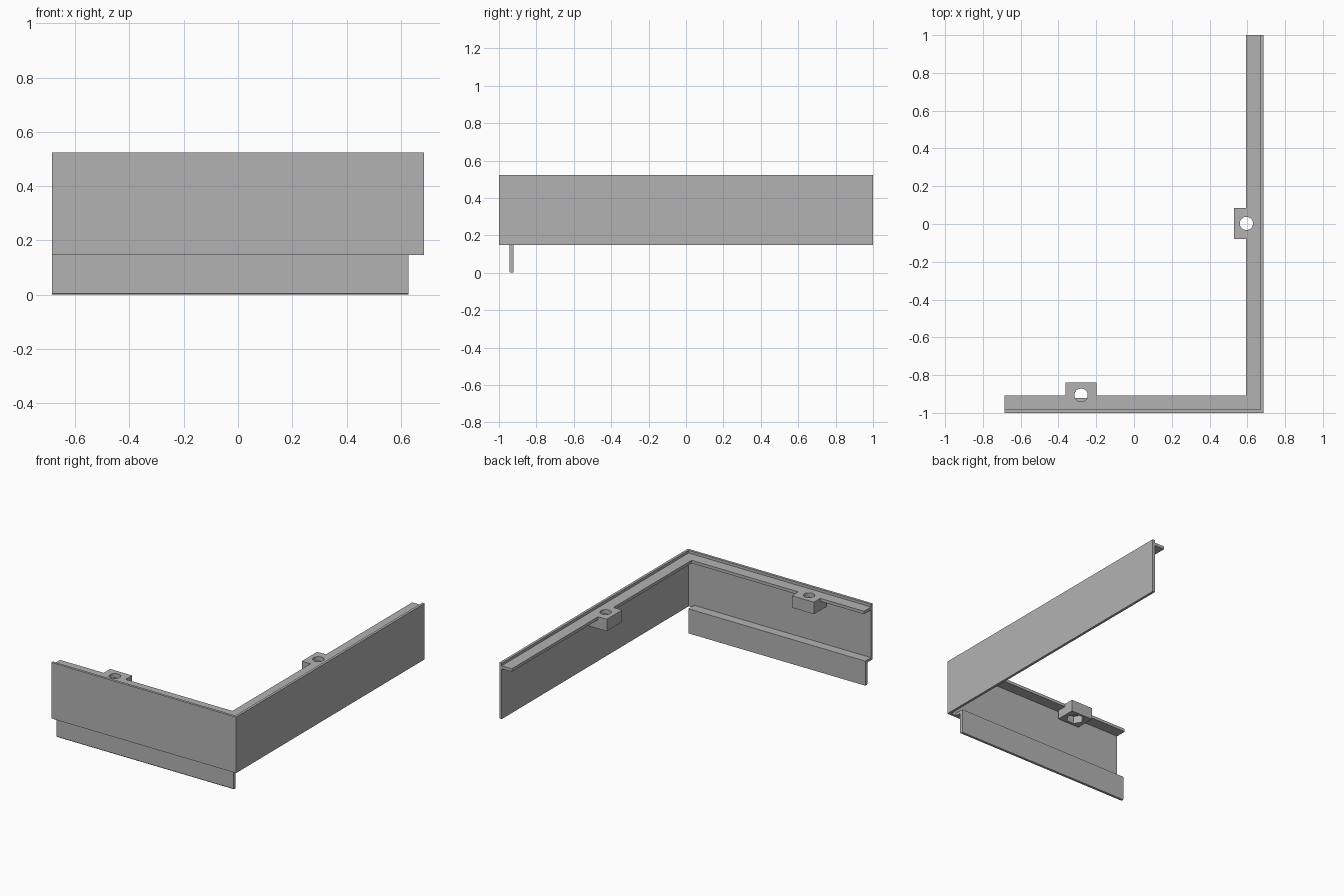
import bpy, bmesh, math
from mathutils import Matrix, Vector

cube = bpy.data.objects.get("Cube")
if cube:
    bpy.data.objects.remove(cube, do_unlink=True)

grey = bpy.data.materials.new("plain grey")
grey.use_nodes = True
COLOR = (0.45, 0.45, 0.45, 1)
grey.diffuse_color = COLOR
grey.node_tree.nodes["Principled BSDF"].inputs["Base Color"].default_value = COLOR

X, Y = 0.686, 1.0          # outer half sizes
T = 0.017                  # panel thickness
TOP, BOTTOM = 0.523, 0.147 # panel heights
SHELF = 0.505              # top of the inner shelf


def extrude(name, points, direction):
    """Solid made by sweeping a flat outline along a direction."""
    bm = bmesh.new()
    face = bm.faces.new([bm.verts.new(p) for p in points])
    moved = bmesh.ops.extrude_face_region(bm, geom=[face])["geom"]
    verts = [v for v in moved if isinstance(v, bmesh.types.BMVert)]
    bmesh.ops.translate(bm, verts=verts, vec=direction)
    bmesh.ops.recalc_face_normals(bm, faces=bm.faces)
    mesh = bpy.data.meshes.new(name)
    bm.to_mesh(mesh)
    bm.free()
    mesh.materials.append(grey)
    obj = bpy.data.objects.new(name, mesh)
    bpy.context.collection.objects.link(obj)
    return obj


def corner(name, outer, inner, z0, z1):
    """L-shaped plan, set in from the outer faces."""
    xo, yo, xi, yi = X - outer, outer - Y, X - inner, inner - Y
    plan = [(-X, yo), (xo, yo), (xo, Y), (xi, Y), (xi, yi), (-X, yi)]
    return extrude(name, [(x, y, z0) for x, y in plan], (0, 0, z1 - z0))


def prism(name, center, radius, sides, z0, z1, turn=0):
    pts = []
    for i in range(sides):
        a = turn + math.tau * i / sides
        pts.append((center[0] + radius * math.cos(a),
                    center[1] + radius * math.sin(a), z0))
    return extrude(name, pts, (0, 0, z1 - z0))


def combine(obj, tool, operation):
    """Apply a boolean and remove the tool."""
    mod = obj.modifiers.new("combine", "BOOLEAN")
    mod.object, mod.operation, mod.solver = tool, operation, "EXACT"
    tool.hide_render = True
    graph = bpy.context.evaluated_depsgraph_get()
    mesh = bpy.data.meshes.new_from_object(obj.evaluated_get(graph))
    obj.modifiers.clear()
    obj.data = mesh
    bpy.data.objects.remove(tool, do_unlink=True)


# Outer corner panel
corner("corner_panel", 0, T, BOTTOM, TOP)

# Recessed shelf with two screw blocks
shelf = corner("inner_shelf", T - 0.004, 0.092, SHELF - 0.02, SHELF)
HALF_LONG, HALF_DEEP = 0.082, 0.066
holes = [((-0.28, -0.906), HALF_LONG, HALF_DEEP),
         ((0.595, 0.003), HALF_DEEP, HALF_LONG)]
for (cx, cy), hx, hy in holes:
    plan = [(cx - hx, cy - hy), (cx + hx, cy - hy),
            (cx + hx, cy + hy), (cx - hx, cy + hy)]
    block = extrude("screw_block", [(x, y, SHELF - 0.08) for x, y in plan], (0, 0, 0.08))
    combine(shelf, block, "UNION")
for center, hx, hy in holes:
    turn = 0 if hx > hy else math.pi / 2
    # Round screw hole, hexagonal nut pocket underneath
    combine(shelf, prism("hole_cutter", center, 0.035, 32, 0.3, 0.6), "DIFFERENCE")
    combine(shelf, prism("pocket_cutter", center, 0.056, 6, 0.3, SHELF - 0.03, turn), "DIFFERENCE")

# Hooked lower flange behind the front panel
back, front, ledge, c = -0.922, -0.944, 0.165, 0.005
profile = [(T - Y - 0.004, ledge), (back, ledge), (back, 0), (front + c, 0),
           (front, c), (front, BOTTOM), (T - Y - 0.004, BOTTOM)]
extrude("lower_flange", [(-X, y, z) for y, z in profile], (X + 0.628, 0, 0))
